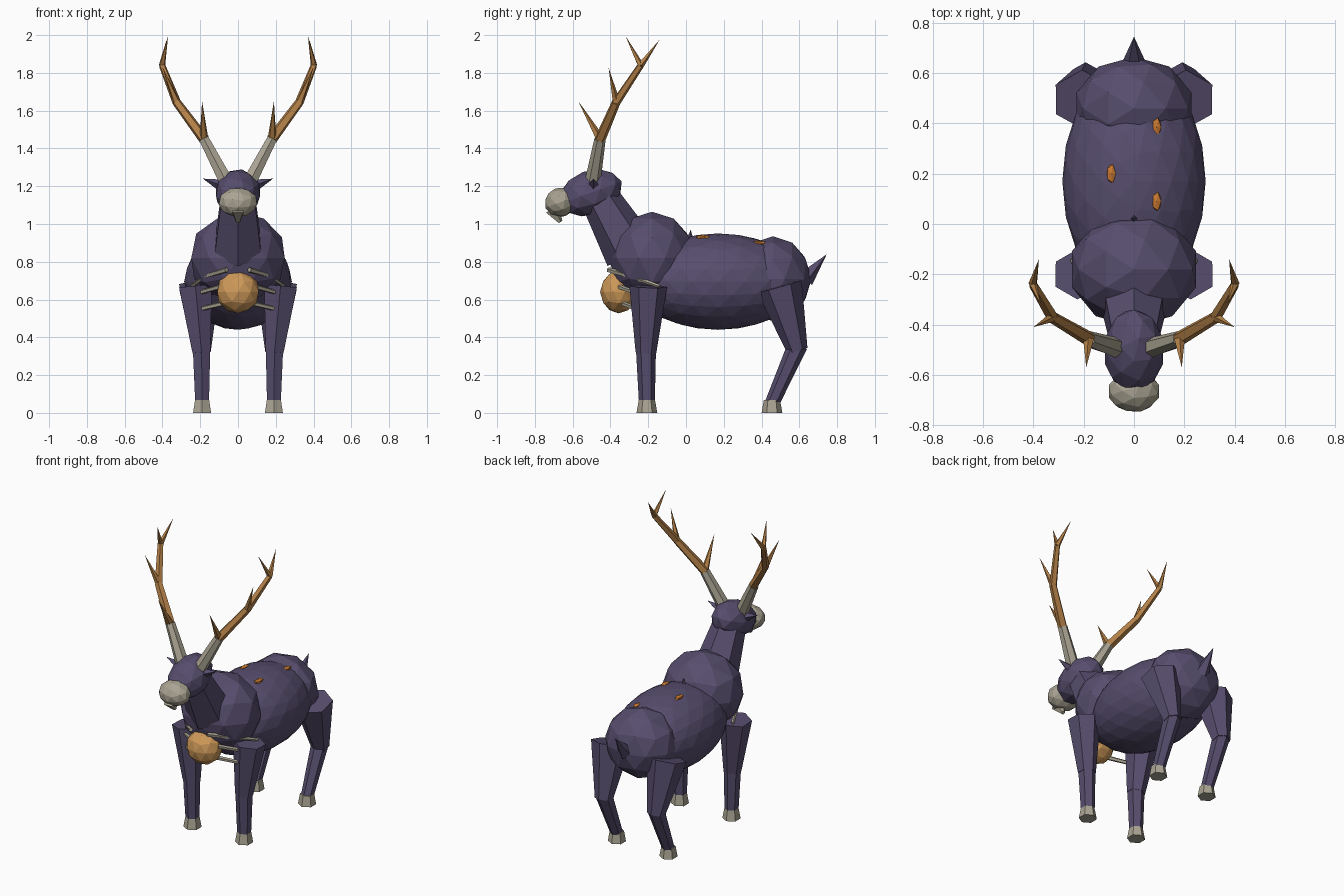
import bpy, bmesh, math
from mathutils import Vector, Matrix

if "Cube" in bpy.data.objects:
    bpy.data.objects.remove(bpy.data.objects["Cube"])


def material(name, rgb):
    m = bpy.data.materials.new(name)
    m.diffuse_color = (*rgb, 1)
    m.use_nodes = True
    m.node_tree.nodes["Principled BSDF"].inputs["Base Color"].default_value = m.diffuse_color
    return m


HIDE = material("hide", (0.095, 0.075, 0.155))
BONE = material("bone", (0.40, 0.37, 0.29))
HORN = material("horn", (0.46, 0.22, 0.065))
GLOW = material("glow", (0.62, 0.32, 0.10))
EMBER = material("ember", (0.58, 0.19, 0.03))


def finish(name, bm, mat):
    bmesh.ops.recalc_face_normals(bm, faces=bm.faces)
    mesh = bpy.data.meshes.new(name)
    bm.to_mesh(mesh)
    bm.free()
    mesh.materials.append(mat)
    ob = bpy.data.objects.new(name, mesh)
    bpy.context.collection.objects.link(ob)
    return ob


def ball(name, centre, radii, mat, detail=2, tilt=0):
    """Faceted ellipsoid, tilted about x."""
    bm = bmesh.new()
    m = (Matrix.Translation(centre) @ Matrix.Rotation(math.radians(tilt), 4, 'X')
         @ Matrix.Diagonal((*radii, 1)))
    bmesh.ops.create_icosphere(bm, subdivisions=detail, radius=1, matrix=m)
    return finish(name, bm, mat)


def add_tube(bm, p, q, r1, r2, sides):
    """Tapered prism from p to q; r2 = 0 gives a spike."""
    p, q = Vector(p), Vector(q)
    d = (q - p).normalized()
    ref = Vector((1, 0, 0)) if abs(d.y) > 0.9 else Vector((0, 1, 0))
    u = (ref - d * ref.dot(d)).normalized()
    v = d.cross(u)
    dirs = [u * math.cos(a) + v * math.sin(a)
            for a in (2 * math.pi * i / sides for i in range(sides))]
    low = [bm.verts.new(p + k * r1) for k in dirs]
    bm.faces.new(low)
    if r2:
        high = [bm.verts.new(q + k * r2) for k in dirs]
        bm.faces.new(high)
    else:
        tip = bm.verts.new(q)
    for i in range(sides):
        j = (i + 1) % sides
        bm.faces.new((low[i], low[j], high[j], high[i]) if r2 else (low[i], low[j], tip))


def limb(name, mat, *segments, sides=6):
    bm = bmesh.new()
    for s in segments:
        add_tube(bm, *s, sides)
    return finish(name, bm, mat)


# Torso, neck and head
ball("barrel", (0, 0.17, 0.695), (0.285, 0.46, 0.255), HIDE, 3)
ball("chest", (0, -0.18, 0.82), (0.26, 0.23, 0.245), HIDE)
ball("rump", (0, 0.46, 0.71), (0.24, 0.205, 0.225), HIDE)
limb("neck", HIDE, ((0, -0.29, 0.85), (0, -0.47, 1.16), 0.145, 0.10))
ball("head", (0, -0.505, 1.165), (0.122, 0.175, 0.118), HIDE, 2, 20)
ball("muzzle", (0, -0.665, 1.115), (0.105, 0.085, 0.078), BONE, 2, 20)
limb("jaw", BONE, ((0, -0.71, 1.08), (0, -0.665, 1.01), 0.045, 0.012), sides=5)
limb("tail", HIDE, ((0, 0.63, 0.71), (0, 0.745, 0.84), 0.05, 0), sides=5)
limb("withers_spike", HIDE, ((0, 0.02, 0.91), (0, 0.025, 0.97), 0.022, 0), sides=4)

# Glowing heart and back embers
ball("heart", (0, -0.355, 0.64), (0.115, 0.10, 0.113), GLOW)
for i, c in enumerate([(0.09, 0.385, 0.9), (-0.09, 0.2, 0.932), (0.09, 0.09, 0.93)]):
    ball(f"ember_{i + 1}", c, (0.02, 0.042, 0.014), EMBER, 1)

for side, s in (("right", 1), ("left", -1)):
    def P(x, y, z):
        return (s * x, y, z)

    # Legs and hooves
    limb(f"front_leg_{side}", HIDE,
         (P(0.225, -0.2, 0.67), P(0.193, -0.212, 0.32), 0.1, 0.055),
         (P(0.193, -0.212, 0.34), P(0.19, -0.207, 0.05), 0.053, 0.042))
    limb(f"hind_leg_{side}", HIDE,
         (P(0.205, 0.495, 0.67), P(0.192, 0.59, 0.33), 0.122, 0.055),
         (P(0.192, 0.592, 0.36), P(0.19, 0.455, 0.05), 0.053, 0.038))
    for end, y in (("front", -0.207), ("hind", 0.455)):
        limb(f"{end}_hoof_{side}", BONE, (P(0.19, y, 0), P(0.19, y, 0.068), 0.055, 0.043))

    # Ear
    limb(f"ear_{side}", HIDE, (P(0.09, -0.49, 1.205), P(0.185, -0.49, 1.24), 0.032, 0), sides=4)

    # Antler: bone base, branching beam, tines
    a, b, c = P(0.18, -0.455, 1.45), P(0.325, -0.37, 1.645), P(0.402, -0.24, 1.84)
    limb(f"antler_base_{side}", BONE, (P(0.06, -0.495, 1.22), a, 0.042, 0.03))
    limb(f"antler_{side}", HORN,
         (a, b, 0.03, 0.024), (b, c, 0.024, 0.018),
         (c, P(0.378, -0.14, 1.975), 0.018, 0),
         (a, P(0.19, -0.57, 1.65), 0.024, 0),
         (b, P(0.40, -0.41, 1.83), 0.021, 0),
         (c, P(0.37, -0.32, 1.995), 0.017, 0), sides=5)

    # Ribs holding the heart
    k = P(0.17, -0.30, 0.725)
    limb(f"upper_rib_{side}", BONE,
         (P(0.06, -0.41, 0.757), k, 0.014, 0.013),
         (k, P(0.245, -0.14, 0.67), 0.013, 0.01), sides=5)
    limb(f"middle_rib_{side}", BONE,
         (P(0.05, -0.39, 0.68), P(0.2, -0.27, 0.638), 0.014, 0.012), sides=5)
    limb(f"lower_rib_{side}", BONE,
         (P(0.05, -0.35, 0.585), P(0.2, -0.26, 0.55), 0.014, 0.012), sides=5)
